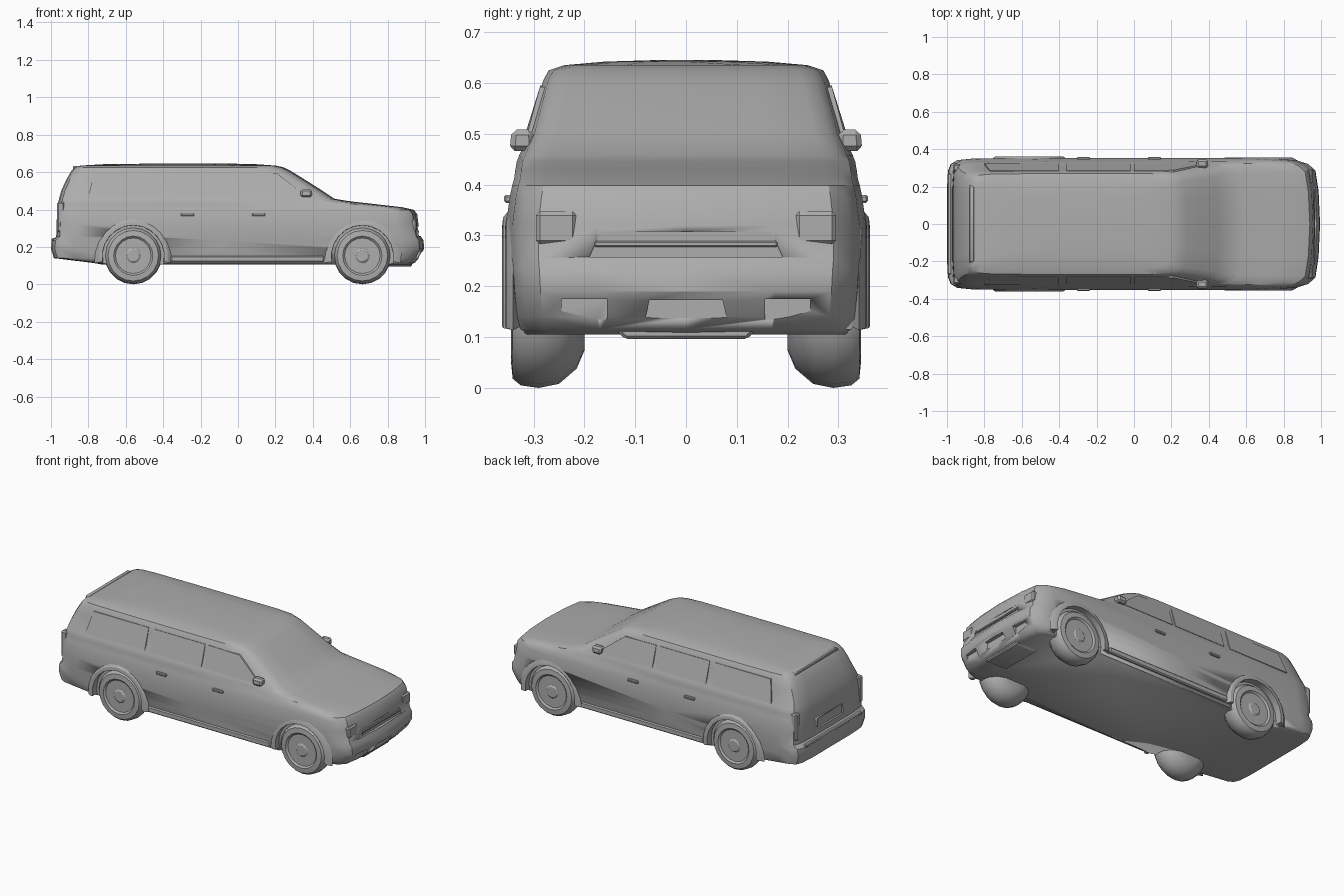
import bpy, bmesh, math
from mathutils import Vector

cube = bpy.data.objects.get("Cube")
if cube:
    bpy.data.objects.remove(cube, do_unlink=True)

paint = bpy.data.materials.new("plain_grey")
paint.use_nodes = True
GREY = (0.42, 0.42, 0.42, 1)
paint.diffuse_color = GREY
paint.node_tree.nodes["Principled BSDF"].inputs["Base Color"].default_value = GREY


def finish(name, bm, angle=32):
    bmesh.ops.recalc_face_normals(bm, faces=bm.faces)
    me = bpy.data.meshes.new(name)
    bm.to_mesh(me)
    bm.free()
    me.materials.append(paint)
    for p in me.polygons:
        p.use_smooth = True
    me.set_sharp_from_angle(angle=math.radians(angle))
    ob = bpy.data.objects.new(name, me)
    bpy.context.scene.collection.objects.link(ob)
    return ob


def block(name, center, size, taper=1.0, bevel=0.006):
    """Bevelled box, narrowed across y towards its top by taper."""
    bm = bmesh.new()
    bmesh.ops.create_cube(bm, size=1)
    for v in bm.verts:
        if v.co.z > 0:
            v.co.y *= taper
        v.co = Vector(a * b for a, b in zip(v.co, size)) + Vector(center)
    if bevel:
        bmesh.ops.bevel(bm, geom=bm.edges[:], offset=bevel, segments=1, affect='EDGES')
    return finish(name, bm)


def lathe_y(name, profile, x, z, side, n=20):
    """Revolve (radius, y) points about a cross axle."""
    bm = bmesh.new()
    rings = [[bm.verts.new((x + r * math.cos(k * math.tau / n), side * y,
                            z + r * math.sin(k * math.tau / n))) for k in range(n)]
             for r, y in profile]
    for a, b in zip(rings, rings[1:]):
        for k in range(n):
            j = (k + 1) % n
            bm.faces.new((a[k], a[j], b[j], b[k]))
    bm.faces.new(rings[0])
    bm.faces.new(rings[-1])
    return finish(name, bm)


# Body: stacked plan outlines (height, rear x, front x, half width)
levels = [
    (.105, -.72, .92, .325), (.115, -.78, .945, .338), (.14, -.985, .968, .344),
    (.19, -1, .995, .349), (.235, -.995, .992, .352), (.255, -.972, .978, .354),
    (.32, -.97, .965, .354), (.375, -.968, .958, .347), (.398, -.966, .94, .342),
    (.412, -.965, .88, .338), (.428, -.963, .74, .336), (.445, -.96, .59, .333),
    (.458, -.957, .515, .328), (.50, -.945, .452, .309), (.56, -.918, .357, .293),
    (.605, -.892, .284, .281), (.625, -.874, .245, .270), (.635, -.84, .20, .240),
    (.642, -.72, .10, .160), (.645, -.5, -.02, .06)]


def outline(xb, xf, w, nose):
    """Half plan outline from rear centre to front centre."""
    half = [(xb, 0), (xb, .55), (xb + .006, .82), (xb + .02, .92), (xb + .05, .97),
            (xb + .12, .99), (-.45, 1), (-.1, 1), (xf - .3 * nose, 1), (xf - .12 * nose, .965),
            (xf - .06 * nose, .91), (xf - .025 * nose, .82), (xf - .008 * nose, .5), (xf, 0)]
    return [(x, y * w) for x, y in half]


bm = bmesh.new()
rings = []
for z, xb, xf, w in levels:
    nose = 1.0 if z < .45 else .55
    half = outline(xb, xf, w, nose)
    if z > .64:
        half = [(xb + (xf - xb) * i / 13, y) for i, (x, y) in enumerate(half)]
    full = half + [(x, -y) for x, y in half[-2:0:-1]]
    rings.append([bm.verts.new((x, y, z)) for x, y in full])
for a, b in zip(rings, rings[1:]):
    for k in range(len(a)):
        j = (k + 1) % len(a)
        bm.faces.new((a[k], a[j], b[j], b[k]))
bm.faces.new(rings[0])
bm.faces.new(rings[-1])
body = finish("body", bm)


def side_y(z):
    for a, b in zip(levels, levels[1:]):
        if a[0] <= z <= b[0]:
            return a[3] + (b[3] - a[3]) * (z - a[0]) / (b[0] - a[0])


def cut(ob):
    ob.hide_render = True
    ob.hide_viewport = True
    mod = body.modifiers.new(ob.name, 'BOOLEAN')
    mod.operation = 'DIFFERENCE'
    mod.solver = 'EXACT'
    mod.object = ob


def side_window(name, side, corners):
    """Thin pane lying on the sloping cabin side."""
    bm = bmesh.new()
    loops = []
    for off in (-.01, .003):
        loops.append([bm.verts.new((x, side * (side_y(z) + off), z)) for x, z in corners])
    for f in loops:
        bm.faces.new(f)
    n = len(corners)
    for k in range(n):
        j = (k + 1) % n
        bm.faces.new((loops[0][k], loops[0][j], loops[1][j], loops[1][k]))
    finish(name, bm)


AXLES = {"front": .665, "rear": -.56}
for side, sn in ((1, "left"), (-1, "right")):
    for end, x in AXLES.items():
        label = end + "_" + sn
        # Shallow wheel well, flared lip and wheel
        cut(lathe_y("well_cutter_" + label, [(.168, .318), (.168, .45)], x, .15, side))
        lathe_y("wheel_" + label,
                [(.08, .20), (.115, .215), (.145, .25), (.153, .29), (.148, .325), (.135, .341),
                 (.105, .344), (.095, .335), (.04, .335), (.03, .342)], x, .153, side)
        bm = bmesh.new()
        steps = 12
        arcs = []
        for k in range(steps + 1):
            t = math.radians(-10 + 200 * k / steps)
            bulge = .006 if end == "front" else .012
            arcs.append([bm.verts.new((x + r * math.cos(t), side * y, .15 + r * math.sin(t)))
                         for r, y in ((.165, .325), (.166, .35 + bulge), (.185, .348 + bulge),
                                      (.21, .34))])
        for a, b in zip(arcs, arcs[1:]):
            for k in range(4):
                j = (k + 1) % 4
                bm.faces.new((a[k], a[j], b[j], b[k]))
        bm.faces.new(arcs[0])
        bm.faces.new(arcs[-1])
        finish("arch_" + label, bm)
    # Side panes, handles, mirror and sill
    side_window("front_window_" + sn, side, [(0, .47), (.36, .47), (.33, .50), (.21, .592), (0, .595)])
    side_window("rear_window_" + sn, side, [(-.36, .47), (-.02, .47), (-.02, .595), (-.36, .595)])
    side_window("cargo_window_" + sn, side, [(-.80, .47), (-.40, .47), (-.40, .595), (-.77, .595)])
    for hx in (.11, -.27):
        block("door_handle_" + sn, (hx, side * .349, .372), (.07, .018, .016), bevel=.004)
    block("mirror_" + sn, (.365, side * .322, .487), (.06, .05, .042), .85, .01)
    block("sill_" + sn, (.05, side * .343, .135), (.82, .02, .035), bevel=.006)
    # Lamps
    block("headlamp_" + sn, (.925, side * .255, .315), (.06, .08, .065), bevel=.008)
    block("tail_lamp_" + sn, (-.947, side * .302, .36), (.04, .04, .16), bevel=.008)
    cut(block("bumper_vent_cutter_" + sn, (.985, side * .2, .155), (.06, .09, .04), bevel=0))

# Nose openings and tailgate recess
cut(block("grille_cutter", (.995, 0, .283), (.07, .38, .05), .88, 0))
cut(block("bumper_slot_cutter", (.993, 0, .155), (.06, .16, .035), .9, 0))
cut(block("plate_cutter", (-.99, 0, .315), (.06, .24, .06), 1, 0))
block("grille_bar", (.958, 0, .283), (.02, .36, .012), bevel=.003)

# Front chin, rear step and roof spoiler
block("chin", (.86, 0, .108), (.14, .24, .024), 1.2, .006)
block("rear_step", (-.985, 0, .238), (.024, .54, .018), bevel=.005)
block("roof_spoiler", (-.868, 0, .622), (.03, .42, .02), .95, .005)
